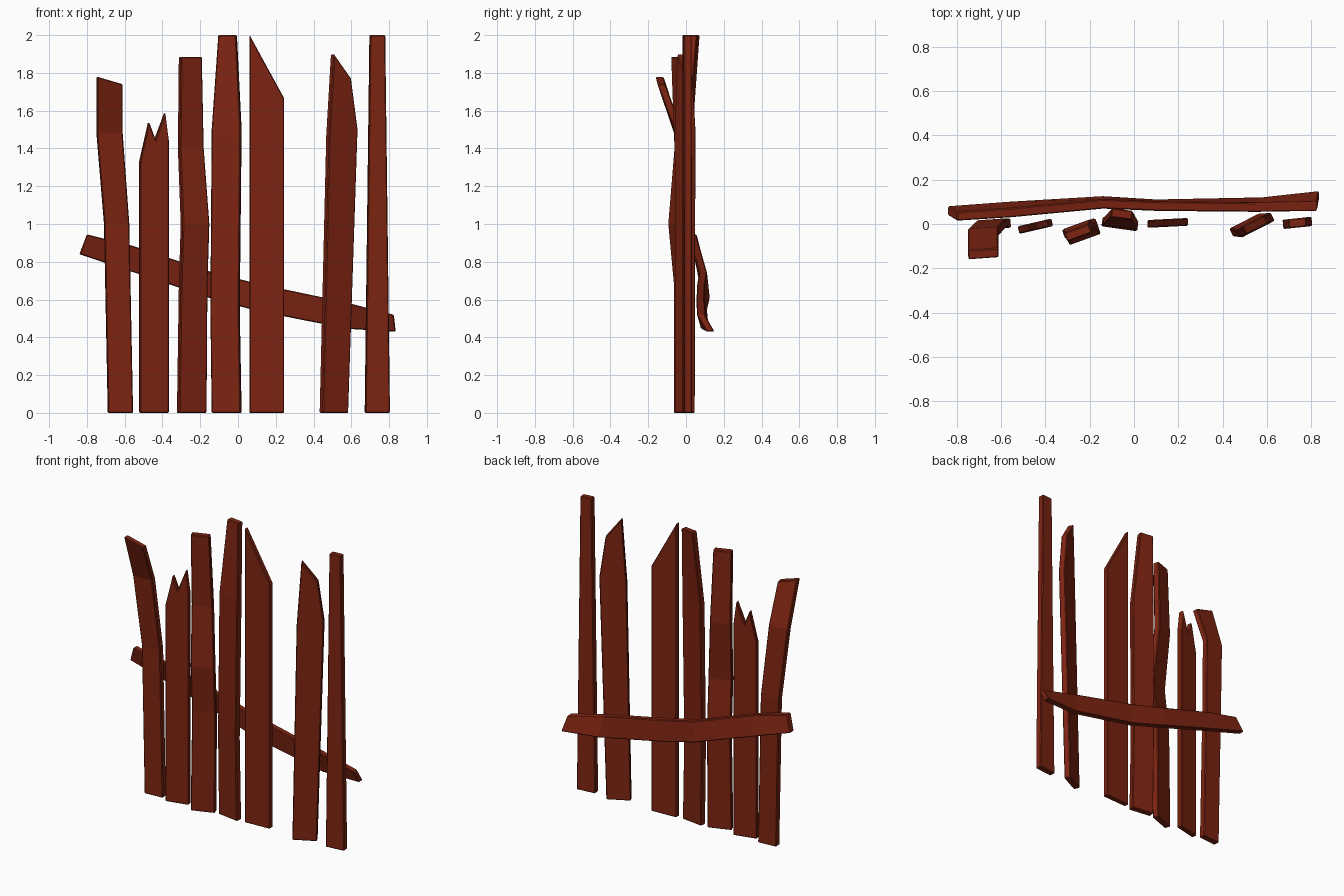
import bpy
import bmesh
from math import radians, sin, cos, tan
from mathutils import Vector

cube = bpy.data.objects.get("Cube")
if cube:
    bpy.data.objects.remove(cube, do_unlink=True)

# Single weathered red-brown wood colour
wood = bpy.data.materials.new("red_brown_wood")
wood.use_nodes = True
colour = (0.21, 0.018, 0.006, 1)
wood.diffuse_color = colour
bsdf = next(n for n in wood.node_tree.nodes if n.type == "BSDF_PRINCIPLED")
bsdf.inputs["Base Color"].default_value = colour
bsdf.inputs["Roughness"].default_value = 0.8


def board(name, rows, thickness):
    """Join rows of points into a sheet and thicken it both ways along a vector."""
    bm = bmesh.new()
    grid = [[[bm.verts.new(Vector(p) + thickness * side) for p in row] for row in rows]
            for side in (-0.5, 0.5)]
    front, back = grid
    for sheet in grid:
        for a, b in zip(sheet, sheet[1:]):
            for i in range(len(a) - 1):
                bm.faces.new((a[i], a[i + 1], b[i + 1], b[i]))
    # Walls round the rim
    rim = []
    for sheet in (front, back):
        rim.append(sheet[0] + [r[-1] for r in sheet[1:-1]] + sheet[-1][::-1]
                   + [r[0] for r in sheet[-2:0:-1]])
    f, b = rim
    for i in range(len(f)):
        j = (i + 1) % len(f)
        bm.faces.new((f[i], f[j], b[j], b[i]))
    bmesh.ops.recalc_face_normals(bm, faces=bm.faces)
    mesh = bpy.data.meshes.new(name)
    bm.to_mesh(mesh)
    bm.free()
    mesh.materials.append(wood)
    obj = bpy.data.objects.new(name, mesh)
    bpy.context.scene.collection.objects.link(obj)
    # Slightly worn edges
    bevel = obj.modifiers.new("worn_edges", "BEVEL")
    bevel.width = 0.005
    bevel.segments = 1
    bevel.limit_method = "ANGLE"
    bevel.angle_limit = radians(40)
    return obj


def picket(name, yaw, rows, thick=0.042):
    """Upright board, turned by yaw; each row is its depth y, then (x, z) points."""
    a = radians(yaw)
    inset = abs(sin(a)) * thick / 2
    points = []
    for y, *row in rows:
        left, right = row[0][0], row[-1][0]
        mid = (left + right) / 2
        shrink = 1 - 2 * inset / (right - left)
        points.append([(mid + (x - mid) * shrink,
                        y + (x - mid) * shrink * tan(a), z) for x, z in row])
    board(name, points, Vector((-sin(a), cos(a), 0)) * thick)


# Pickets from the model's right to its left
picket("bent_picket", 4, [
    (0, (-0.69, 0), (-0.555, 0)),
    (0, (-0.71, 1.0), (-0.575, 1.0)),
    (-0.038, (-0.75, 1.48), (-0.61, 1.48)),
    (-0.135, (-0.75, 1.78), (-0.61, 1.74))])

picket("notched_picket", 13, [
    (-0.01, (-0.525, 0), (-0.475, 0), (-0.44, 0), (-0.385, 0), (-0.365, 0)),
    (-0.01, (-0.525, 1.33), (-0.475, 1.54), (-0.44, 1.45), (-0.385, 1.59), (-0.365, 1.44))],
    0.035)

picket("kinked_picket", 20, [
    (-0.02, (-0.325, 0), (-0.165, 0)),
    (-0.02, (-0.315, 0.68), (-0.16, 0.68)),
    (-0.05, (-0.305, 1.0), (-0.15, 1.0)),
    (-0.02, (-0.32, 1.4), (-0.18, 1.4)),
    (-0.04, (-0.315, 1.885), (-0.19, 1.885))])

picket("tapered_picket", -8, [
    (0, (-0.14, 0), (0.02, 0)),
    (0, (-0.147, 0.55), (0.01, 0.55)),
    (0.005, (-0.14, 1.5), (0.02, 1.5)),
    (0.045, (-0.105, 2), (-0.005, 2))])

picket("slanted_picket", 3, [
    (0.005, (0.06, 0), (0.245, 0)),
    (0.005, (0.06, 2), (0.245, 1.665))], 0.035)

picket("pointed_picket", 27, [
    (-0.005, (0.43, 0), (0.585, 0)),
    (-0.005, (0.465, 1.47), (0.635, 1.5)),
    (-0.005, (0.49, 1.9), (0.6, 1.77))])

picket("narrow_picket", 6, [
    (0.005, (0.67, 0), (0.805, 0)),
    (0.005, (0.695, 2), (0.78, 2))])

# Crooked rail across the back: bottom and top point of each station
board("back_rail", [
    ((-0.84, 0.06, 0.84), (-0.8, 0.035, 0.945)),
    ((-0.57, 0.08, 0.75), (-0.56, 0.05, 0.885)),
    ((-0.14, 0.105, 0.605), (-0.14, 0.09, 0.745)),
    ((0.1, 0.09, 0.54), (0.1, 0.08, 0.685)),
    ((0.58, 0.1, 0.445), (0.55, 0.075, 0.59)),
    ((0.835, 0.13, 0.43), (0.825, 0.078, 0.52))], Vector((0, 0.042, 0)))
